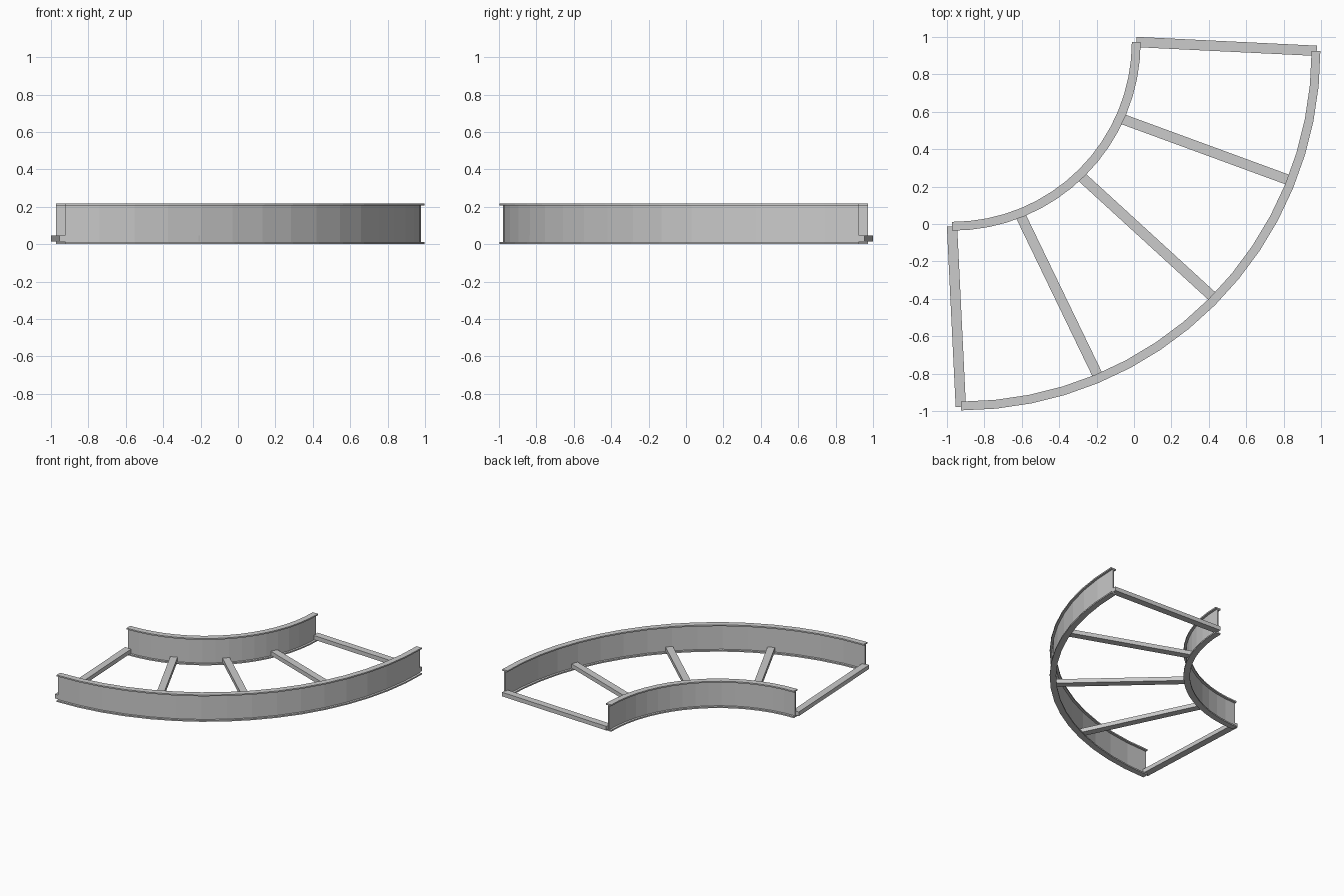
import bpy, bmesh
from math import cos, sin, radians, hypot, atan2
from mathutils import Matrix, Vector

if "Cube" in bpy.data.objects:
    bpy.data.objects.remove(bpy.data.objects["Cube"])

HEIGHT = 0.217
FLANGE_W, FLANGE_T, WEB_T = 0.047, 0.011, 0.011
RUNG_W, RUNG_Z0, RUNG_Z1 = 0.055, 0.014, 0.047
SEGMENTS = 16
INNER = (-0.973, 0.973, 0.985)    # centre x, centre y, web radius
OUTER = (-0.926, 0.926, 1.899)


def on_arc(arc, degrees, offset=0.0):
    cx, cy, r = arc
    a = radians(degrees)
    return Vector((cx + (r + offset) * cos(a), cy + (r + offset) * sin(a), 0))


def finish(bm, name):
    bmesh.ops.recalc_face_normals(bm, faces=bm.faces)
    mesh = bpy.data.meshes.new(name)
    bm.to_mesh(mesh)
    bm.free()
    obj = bpy.data.objects.new(name, mesh)
    bpy.context.collection.objects.link(obj)
    return obj


def rail(name, arc):
    # I-beam profile swept through a quarter turn
    f, w, t, h = FLANGE_W / 2, WEB_T / 2, FLANGE_T, HEIGHT
    half = [(f, 0), (f, t), (w, t), (w, h - t), (f, h - t), (f, h)]
    profile = half + [(-x, z) for x, z in reversed(half)]
    bm = bmesh.new()
    rings = []
    for i in range(SEGMENTS + 1):
        angle = -90 * i / SEGMENTS
        rings.append([bm.verts.new(on_arc(arc, angle, x) + Vector((0, 0, z)))
                      for x, z in profile])
    n = len(profile)
    for a, b in zip(rings, rings[1:]):
        for k in range(n):
            m = (k + 1) % n
            bm.faces.new((a[k], a[m], b[m], b[k]))
    # End caps: bottom flange, web, top flange
    for ring in (rings[0], rings[-1]):
        for idx in ((0, 1, 2, 9, 10, 11), (2, 3, 8, 9), (3, 4, 5, 6, 7, 8)):
            bm.faces.new([ring[k] for k in idx])
    return finish(bm, name)


def rung(name, start, end):
    # Flat bar spanning between the two webs
    d = end - start
    mid = (start + end) / 2
    mid.z = (RUNG_Z0 + RUNG_Z1) / 2
    bm = bmesh.new()
    bmesh.ops.create_cube(bm, size=1)
    bmesh.ops.transform(bm, verts=bm.verts, matrix=(
        Matrix.Translation(mid)
        @ Matrix.Rotation(atan2(d.y, d.x), 4, 'Z')
        @ Matrix.Diagonal((hypot(d.x, d.y), RUNG_W, RUNG_Z1 - RUNG_Z0, 1))))
    return finish(bm, name)


# Curved side rails
rail("inner_rail", INNER)
rail("outer_rail", OUTER)

# Cross rungs: angle on the inner rail, angle on the outer rail
spans = [(0, 0), (-24.4, -21.5), (-46.2, -44.3), (-68.5, -67.1), (-90, -90)]
for i, (a, b) in enumerate(spans, 1):
    rung(f"rung_{i}", on_arc(INNER, a), on_arc(OUTER, b, 0.004))
